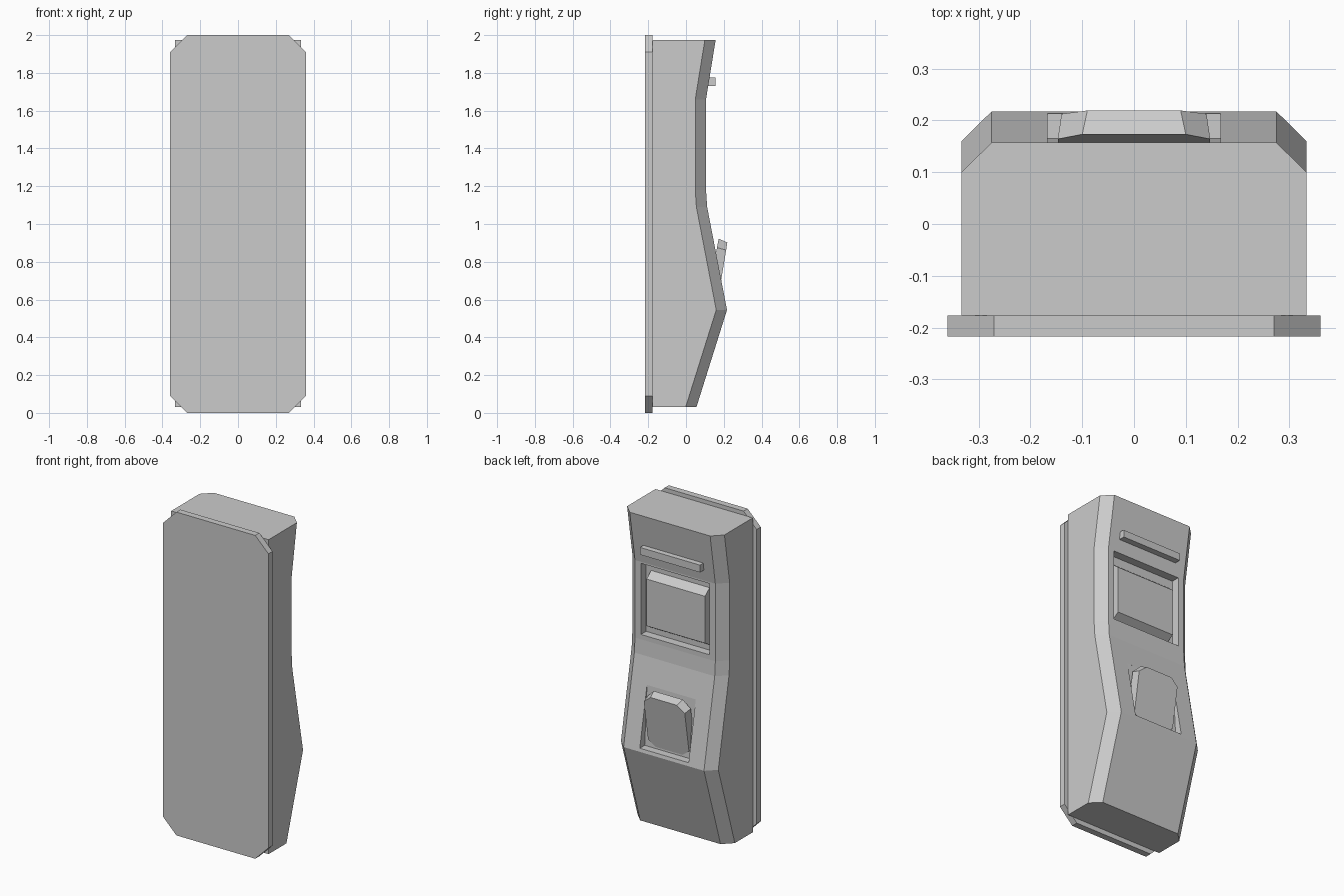
import bpy

if "Cube" in bpy.data.objects:
    bpy.data.objects.remove(bpy.data.objects["Cube"])

grey = bpy.data.materials.new("plain grey")
grey.diffuse_color = (0.6, 0.6, 0.6, 1)
grey.use_nodes = True
grey.node_tree.nodes["Principled BSDF"].inputs["Base Color"].default_value = grey.diffuse_color


def loft(name, rings):
    """Closed solid through rings of equal point count."""
    n = len(rings[0])
    verts = [p for ring in rings for p in ring]
    faces = [tuple(range(n))[::-1],
             tuple(range(len(verts) - n, len(verts)))]
    for r in range(len(rings) - 1):
        a, b = r * n, (r + 1) * n
        for i in range(n):
            j = (i + 1) % n
            faces.append((a + i, a + j, b + j, b + i))
    mesh = bpy.data.meshes.new(name)
    mesh.from_pydata(verts, [], faces)
    mesh.materials.append(grey)
    obj = bpy.data.objects.new(name, mesh)
    bpy.context.collection.objects.link(obj)
    # consistent outward normals
    bpy.context.view_layer.objects.active = obj
    obj.select_set(True)
    bpy.ops.object.mode_set(mode='EDIT')
    bpy.ops.mesh.select_all(action='SELECT')
    bpy.ops.mesh.normals_make_consistent(inside=False)
    bpy.ops.object.mode_set(mode='OBJECT')
    obj.select_set(False)
    return obj


def rect(x, z0, z1, y):
    return [(-x, y, z0), (x, y, z0), (x, y, z1), (-x, y, z1)]


def octagon(half, y_at):
    """Mirror a right-hand outline of (x, z), placed on a sloping plane."""
    pts = half + [(-x, z) for x, z in reversed(half)]
    return [(x, y_at(z), z) for x, z in pts]


def cut(obj, cutter):
    mod = obj.modifiers.new("recess", 'BOOLEAN')
    mod.operation = 'DIFFERENCE'
    mod.solver = 'EXACT'
    mod.object = cutter
    cutter.hide_render = True
    cutter.hide_set(True)


# Front plate with clipped corners
plate = [(0.27, 0), (0.36, 0.09), (0.36, 1.91), (0.27, 2)]
loft("front_plate", [octagon(plate, lambda z, y=y: y) for y in (-0.217, -0.177)])

# Contoured body with chamfered long edges
profile = [(0.055, 0.03), (0.217, 0.545), (0.112, 1.09),
           (0.106, 1.18), (0.106, 1.66), (0.157, 1.975)]
body = loft("body", [[(-0.333, -0.177, z), (0.333, -0.177, z),
                      (0.333, y - 0.057, z), (0.275, y, z),
                      (-0.275, y, z), (-0.333, y - 0.057, z)]
                     for y, z in profile])

# Recesses for the panel and the lever
cut(body, loft("panel_recess_cutter",
               [rect(0.235, 1.21, 1.65, y) for y in (0.055, 0.3)]))
wedge = [(0.165, 0.565), (0.3, 0.565), (0.3, 0.93), (0.1425, 0.93)]
cut(body, loft("lever_recess_cutter",
               [[(x, y, z) for y, z in wedge] for x in (-0.167, 0.167)]))

# Raised panel with sloping top and bottom
loft("panel", [rect(0.2, 1.24, 1.6, 0.05), rect(0.2, 1.27, 1.56, 0.1)])

# Narrow ledge bar
loft("ledge_bar", [rect(0.205, 1.73, 1.78, 0.08), rect(0.205, 1.73, 1.775, 0.155)])

# Tilted lever with clipped corners
back = [(0.1, 0.58), (0.147, 0.615), (0.147, 0.875), (0.1, 0.922)]
front = [(0.09, 0.575), (0.14, 0.61), (0.14, 0.862), (0.09, 0.902)]
loft("lever", [octagon(back, lambda z: 0.173 + 0.19 * (z - 0.922)),
               octagon(front, lambda z: 0.219 + 0.165 * (z - 0.902))])
